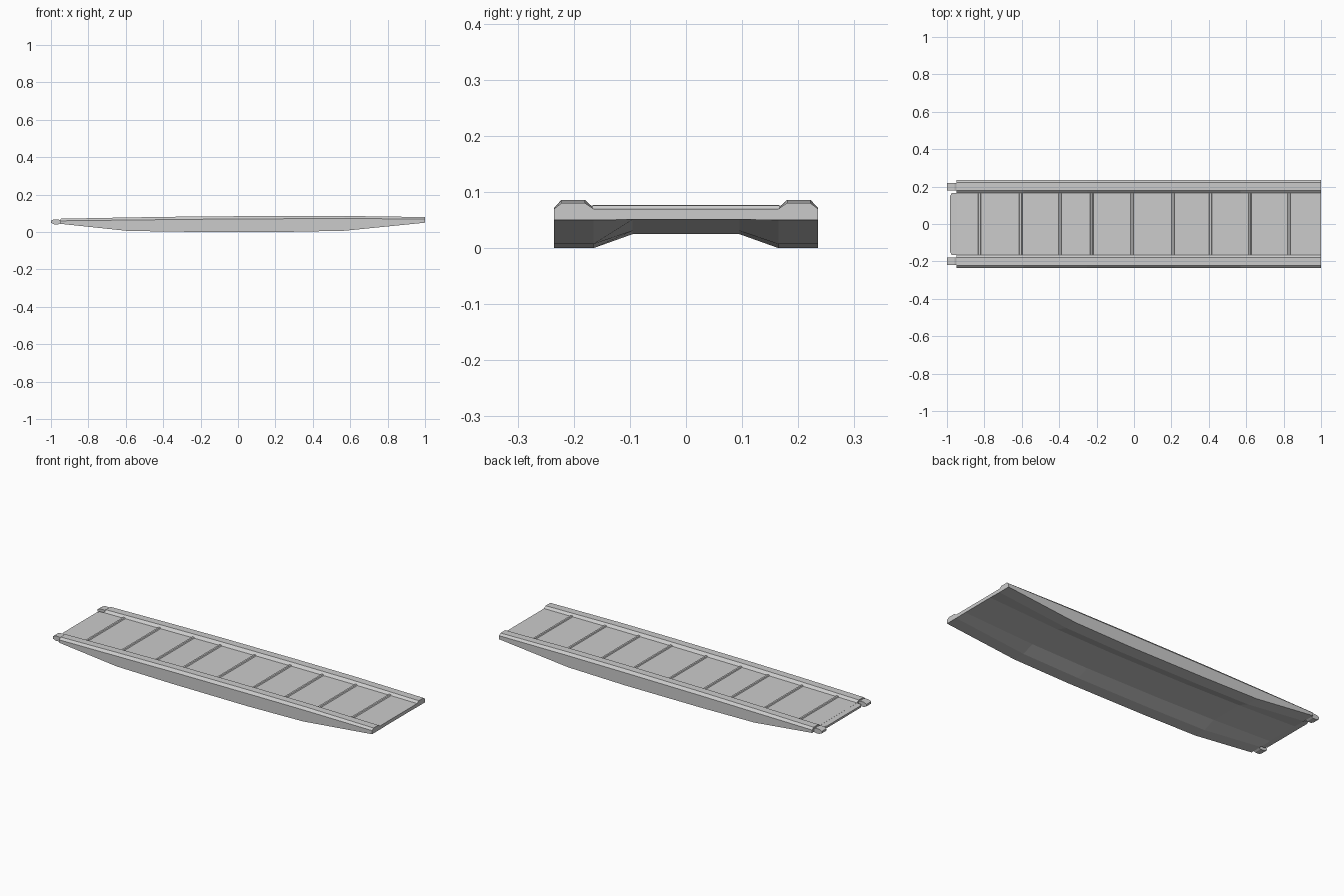
import bpy, math

if "Cube" in bpy.data.objects:
    bpy.data.objects.remove(bpy.data.objects["Cube"])


def make_mesh(name, verts, faces):
    me = bpy.data.meshes.new(name)
    me.from_pydata(verts, [], faces)
    me.update()
    ob = bpy.data.objects.new(name, me)
    bpy.context.collection.objects.link(ob)
    return ob


def loft(name, rings):
    """Closed solid through rings that share the same point count."""
    n = len(rings[0])
    verts = [p for ring in rings for p in ring]
    faces = [(r * n + i, r * n + (i + 1) % n, (r + 1) * n + (i + 1) % n, (r + 1) * n + i)
             for r in range(len(rings) - 1) for i in range(n)]
    faces.append(tuple(reversed(range(n))))
    faces.append(tuple(range((len(rings) - 1) * n, len(rings) * n)))
    return loft_fix(make_mesh(name, verts, faces))


def loft_fix(ob):
    import bmesh
    bm = bmesh.new()
    bm.from_mesh(ob.data)
    bmesh.ops.recalc_face_normals(bm, faces=bm.faces)
    bm.to_mesh(ob.data)
    bm.free()
    return ob


# Stations: x, beam bottom, underside channel, deck, side top, rail top
STATIONS = [
    (-0.95, 0.044, 0.046, 0.060, 0.060, 0.071),
    (-0.59, 0.006, 0.033, 0.064, 0.064, 0.078),
    (-0.25, 0.001, 0.026, 0.068, 0.068, 0.083),
    (0.22, 0.000, 0.025, 0.071, 0.071, 0.086),
    (0.57, 0.007, 0.031, 0.072, 0.072, 0.086),
    (1.00, 0.050, 0.051, 0.070, 0.070, 0.080),
]


def deck_z(x):
    for a, b in zip(STATIONS, STATIONS[1:]):
        if a[0] <= x <= b[0]:
            return a[3] + (b[3] - a[3]) * (x - a[0]) / (b[0] - a[0])
    return STATIONS[0][3]


def section(x, beam, channel, deck, side, rail):
    half = [(0.095, channel), (0.165, beam), (0.235, beam), (0.235, side),
            (0.222, rail), (0.180, rail), (0.165, deck)]
    pts = half + [(-y, z) for y, z in reversed(half)]
    return [(x, y, z) for y, z in pts]


# Bridge body: deck, side beams and kerb rails in one loft
loft("bridge_body", [section(*s) for s in STATIONS])

# Deck tongue with clipped corners at the hinge end
outline = [(-0.94, -0.165), (-0.975, -0.165), (-0.983, -0.15),
           (-0.983, 0.15), (-0.975, 0.165), (-0.94, 0.165)]
loft("deck_tongue", [[(x, y, z) for x, y in outline] for z in (0.048, 0.0595)])

# Tread ribs across the deck
for i, x in enumerate((-0.825, -0.605, -0.395, -0.225, -0.01, 0.21, 0.41, 0.62, 0.83)):
    z = deck_z(x)
    profile = [(x - 0.011, z - 0.003), (x - 0.006, z + 0.005),
               (x + 0.004, z + 0.005), (x + 0.010, z - 0.003)]
    loft(f"tread_rib_{i + 1}", [[(px, y, pz) for px, pz in profile] for y in (-0.167, 0.167)])

# Hinge lugs: short eight-sided barrels at the ends of the beams
for side, name in ((-1, "front"), (1, "back")):
    rings = []
    for y in (0.178, 0.220):
        rings.append([(-0.972 + 0.030 * math.cos(a), side * y, 0.0545 + 0.0145 * math.sin(a))
                      for a in (math.pi / 8 + k * math.pi / 4 for k in range(8))])
    loft(f"hinge_lug_{name}", rings)
